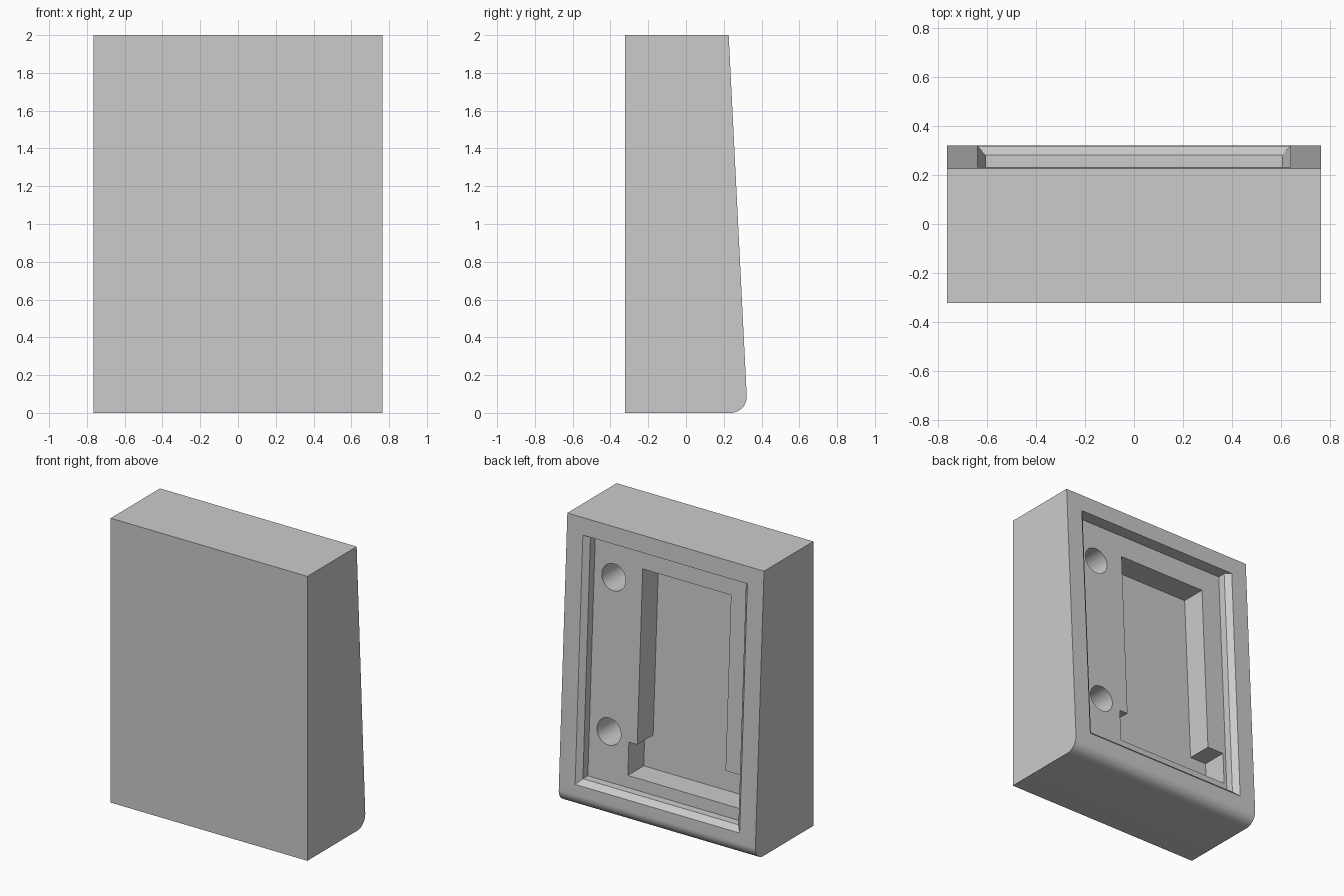
import bpy, bmesh, math

old = bpy.data.objects.get("Cube")
if old:
    bpy.data.objects.remove(old, do_unlink=True)

HALF_W, FRONT, HEIGHT = 0.765, -0.322, 2.0

grey = bpy.data.materials.new("plain grey")
grey.use_nodes = True
colour = (0.6, 0.6, 0.6, 1)
grey.diffuse_color = colour
grey.node_tree.nodes["Principled BSDF"].inputs["Base Color"].default_value = colour


def back_y(z):
    """Depth of the sloping back face at height z."""
    return 0.226 + 0.05 * (HEIGHT - z)


def make_object(name, bm):
    bmesh.ops.recalc_face_normals(bm, faces=bm.faces)
    mesh = bpy.data.meshes.new(name)
    bm.to_mesh(mesh)
    bm.free()
    mesh.materials.append(grey)
    obj = bpy.data.objects.new(name, mesh)
    bpy.context.collection.objects.link(obj)
    return obj


def loft(name, rings):
    """Closed solid through (x, z) outlines, each sunk below the back face."""
    bm = bmesh.new()
    loops = [[bm.verts.new((x, back_y(z) - depth, z)) for x, z in outline]
             for outline, depth in rings]
    n = len(loops[0])
    for a, b in zip(loops, loops[1:]):
        for i in range(n):
            j = (i + 1) % n
            bm.faces.new((a[i], a[j], b[j], b[i]))
    bm.faces.new(loops[0])
    bm.faces.new(loops[-1])
    return make_object(name, bm)


def rect(half, low, high):
    return [(-half, low), (half, low), (half, high), (-half, high)]


def circle(cx, cz, r, n=48):
    return [(cx + r * math.cos(math.tau * i / n),
             cz + r * math.sin(math.tau * i / n)) for i in range(n)]


# Wedge-shaped body with a rounded lower back edge
bm = bmesh.new()
profile = [(FRONT, 0), (back_y(0), 0), (back_y(HEIGHT), HEIGHT), (FRONT, HEIGHT)]
sides = [[bm.verts.new((x, y, z)) for y, z in profile] for x in (-HALF_W, HALF_W)]
bm.faces.new(sides[0])
bm.faces.new(sides[1])
for i in range(4):
    j = (i + 1) % 4
    bm.faces.new((sides[0][i], sides[0][j], sides[1][j], sides[1][i]))
edge = bm.edges.get((sides[0][1], sides[1][1]))
bmesh.ops.bevel(bm, geom=[edge], offset=0.09, offset_type='OFFSET',
                segments=12, profile=0.5, affect='EDGES')
body = make_object("body", bm)

# Shallow tray with chamfered sides and bottom, straight at the top
tray = loft("tray_cutter", [
    (rect(0.66, 0.14, 1.88), -0.02),
    (rect(0.605, 0.195, 1.88), 0.035),
    (rect(0.605, 0.195, 1.88), 0.09)])

# Deep pocket that widens at its foot
pocket_outline = [(-0.455, 1.72), (0.232, 1.72), (0.232, 0.508), (0.297, 0.508),
                  (0.297, 0.278), (-0.583, 0.278), (-0.583, 0.508), (-0.455, 0.508)]
pocket = loft("pocket_cutter", [(pocket_outline, 0.06), (pocket_outline, 0.267)])

# Two round blind holes beside the pocket
holes = [loft("hole_cutter", [(circle(0.453, z, 0.093), 0.06),
                              (circle(0.453, z, 0.093), 0.39)])
         for z in (0.54, 1.604)]

# Carve the recesses out of the body
bpy.ops.object.select_all(action='DESELECT')
body.select_set(True)
bpy.context.view_layer.objects.active = body
for cutter in [tray, pocket] + holes:
    cutter.hide_render = True
    mod = body.modifiers.new(cutter.name, 'BOOLEAN')
    mod.operation = 'DIFFERENCE'
    mod.solver = 'EXACT'
    mod.object = cutter
    bpy.ops.object.modifier_apply(modifier=mod.name)
    bpy.data.objects.remove(cutter, do_unlink=True)

bpy.ops.object.shade_smooth_by_angle(angle=math.radians(30))
